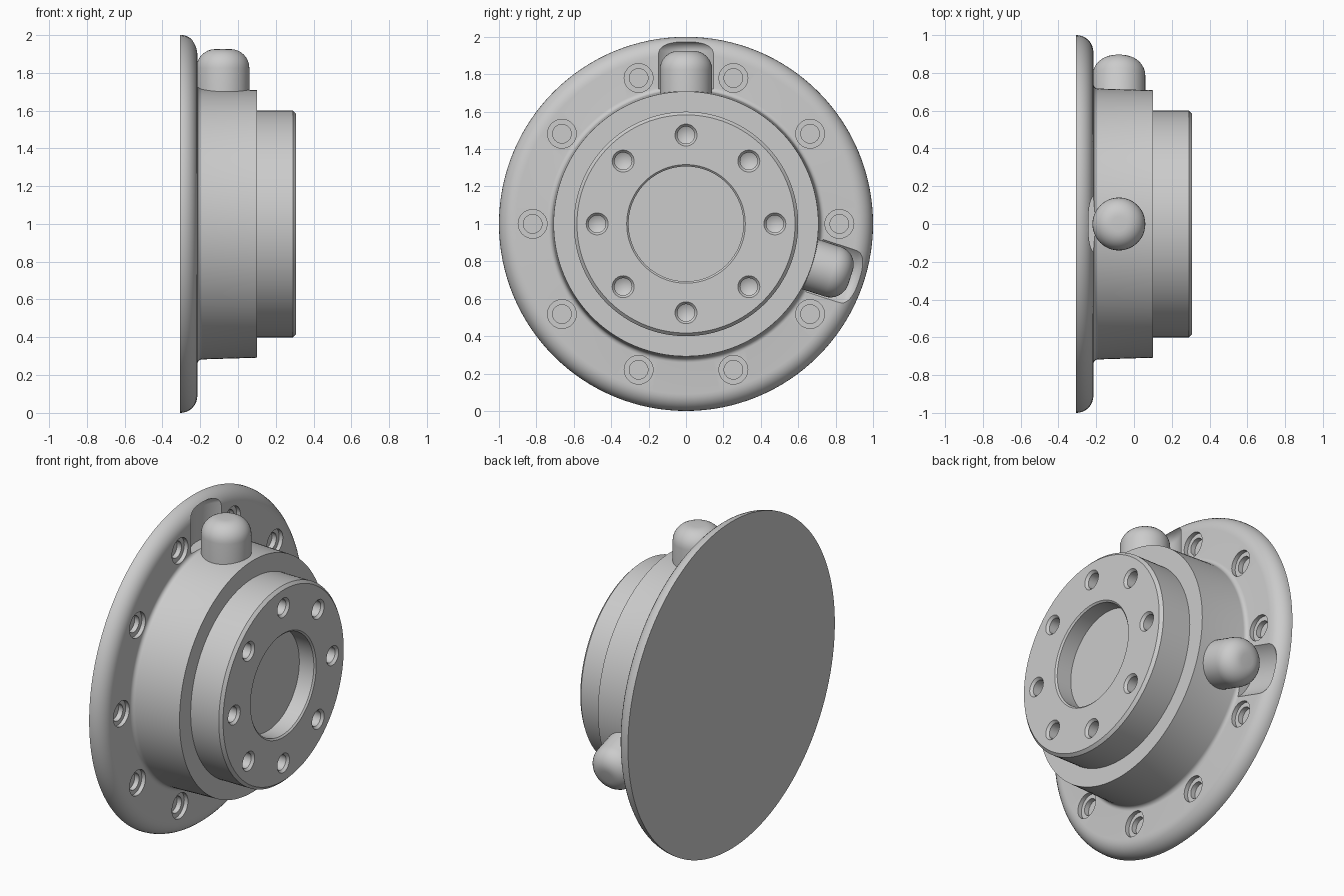
import bpy, bmesh
from math import radians, cos, sin, pi, tau
from mathutils import Matrix, Vector

if "Cube" in bpy.data.objects:
    bpy.data.objects.remove(bpy.data.objects["Cube"])

CENTRE = Matrix.Translation((0, 0, 1))


def arc(cx, cr, rad, a0, a1, n=8):
    """Points of an arc in the (axis, radius) profile plane, angles in degrees."""
    return [(cx + rad * cos(radians(a0 + (a1 - a0) * i / n)),
             cr + rad * sin(radians(a0 + (a1 - a0) * i / n))) for i in range(n + 1)]


def revolve(name, profile, places, steps):
    """Spin a closed (axis, radius) profile about local X, one copy per placement."""
    bm = bmesh.new()
    for m in places:
        verts = [bm.verts.new((x, r, 0)) for x, r in profile]
        edges = [bm.edges.new(p) for p in zip(verts, verts[1:])]
        made = bmesh.ops.spin(bm, geom=verts + edges, cent=(0, 0, 0), axis=(1, 0, 0),
                              angle=tau, steps=steps, use_duplicate=False)
        part = {v for v in bm.verts if not v.tag}
        bmesh.ops.remove_doubles(bm, verts=list(part), dist=1e-5)
        fresh = [v for v in bm.verts if not v.tag]
        bmesh.ops.transform(bm, matrix=m, verts=fresh)
        for v in fresh:
            v.tag = True
    bmesh.ops.recalc_face_normals(bm, faces=bm.faces[:])
    mesh = bpy.data.meshes.new(name)
    bm.to_mesh(mesh)
    bm.free()
    ob = bpy.data.objects.new(name, mesh)
    bpy.context.collection.objects.link(ob)
    return ob


def select(ob):
    bpy.ops.object.select_all(action='DESELECT')
    ob.select_set(True)
    bpy.context.view_layer.objects.active = ob


def smooth(ob):
    select(ob)
    bpy.ops.object.shade_smooth_by_angle(angle=radians(30))


def carve(ob, cutter):
    mod = ob.modifiers.new("carve", 'BOOLEAN')
    mod.operation, mod.solver, mod.object = 'DIFFERENCE', 'EXACT', cutter
    select(ob)
    bpy.ops.object.modifier_apply(modifier=mod.name)
    bpy.data.objects.remove(cutter)


def bolt_circle(radius, count):
    return [CENTRE @ Matrix.Translation((0, radius * cos(tau * i / count),
                                         radius * sin(tau * i / count))) for i in range(count)]


def radial(degrees):
    """Placement whose local X points outward from the hub."""
    return (CENTRE @ Matrix.Translation((-0.08, 0, 0))
            @ Matrix.Rotation(radians(degrees), 4, 'X') @ Matrix.Rotation(pi / 2, 4, 'Z'))


def stud(start, end, radius, fillet):
    return ([(start, 0), (start, radius)]
            + arc(end - fillet, radius - fillet, fillet, 90, 0) + [(end, 0)])


# Flange with rounded rim, stepped hub and shallow centre bore
body_profile = ([(-0.307, 0)] + arc(-0.305, 0.91, 0.09, 0, 90)[::-1]
                + arc(-0.19, 0.742, 0.025, 180, 270, 5)
                + [(0.10, 0.708), (0.10, 0.60), (0.29, 0.60), (0.307, 0.583),
                   (0.307, 0.317), (0.298, 0.307), (0.20, 0.307), (0.20, 0)])
body_profile[1:2] = [(-0.307, 1.0), (-0.305, 1.0)]
hub = revolve("flanged_hub", body_profile, [CENTRE], 128)

# Chamfered, cone-bottomed holes in the hub face
carve(hub, revolve("face_hole_cutter",
                   [(0.19, 0), (0.215, 0.046), (0.292, 0.046), (0.312, 0.063), (0.312, 0)],
                   bolt_circle(0.475, 8), 32))

# Counterbored holes round the flange
carve(hub, revolve("flange_hole_cutter",
                   [(-0.27, 0), (-0.27, 0.05), (-0.24, 0.05), (-0.24, 0.077),
                    (-0.205, 0.077), (-0.205, 0)],
                   bolt_circle(0.82, 10), 32))

# Clearance pockets behind the studs
STUD_ANGLES = (90, -18)
carve(hub, revolve("pocket_cutter", stud(0.722, 0.975, 0.2, 0.05),
                   [radial(a) for a in STUD_ANGLES], 64))
smooth(hub)

# Round-topped radial studs
for a, name in zip(STUD_ANGLES, ("top_stud", "side_stud")):
    smooth(revolve(name, stud(0.66, 0.925, 0.14, 0.10), [radial(a)], 48))
